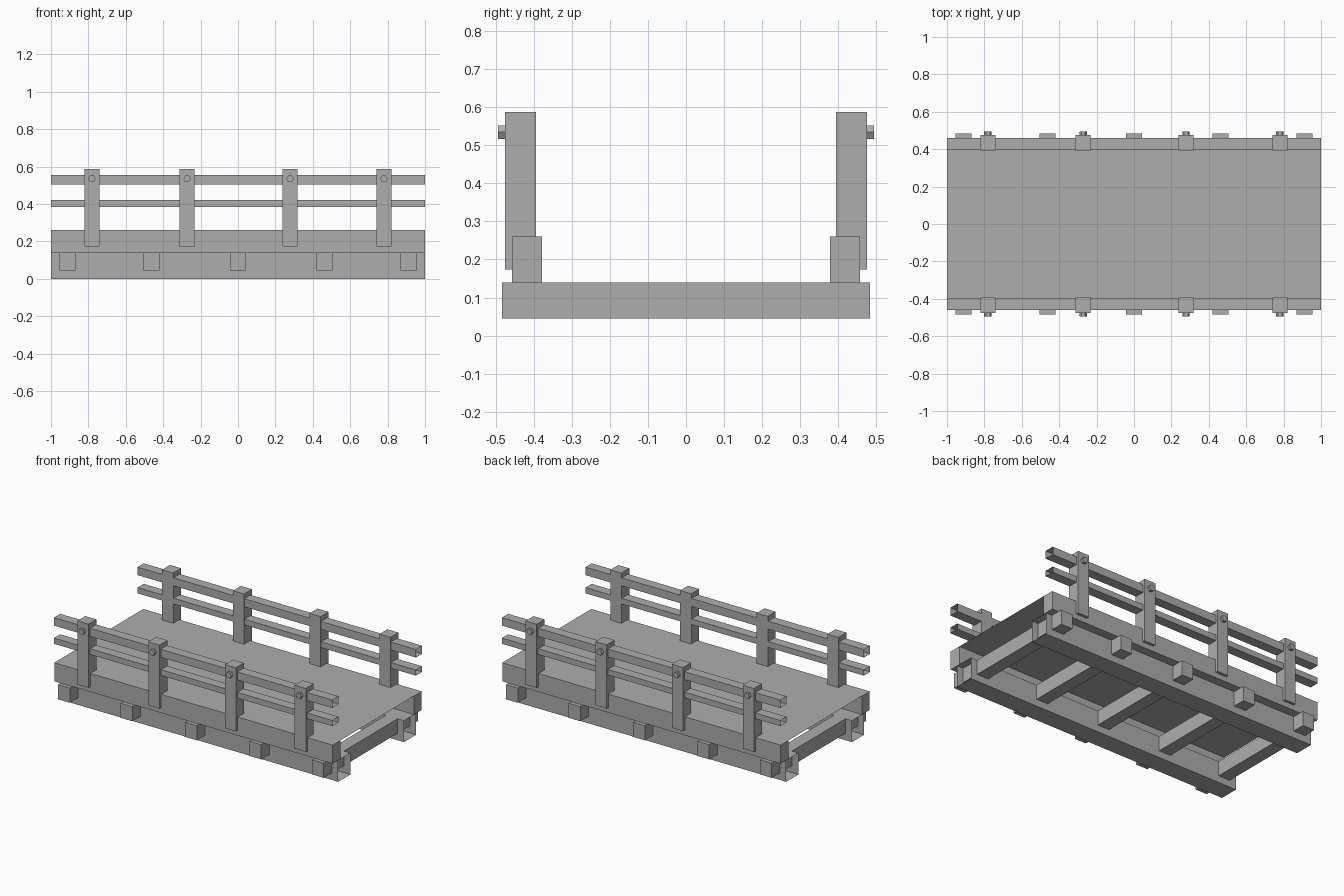
import bpy, bmesh, math
from mathutils import Matrix

default = bpy.data.objects.get("Cube")
if default:
    bpy.data.objects.remove(default, do_unlink=True)

grey = bpy.data.materials.new("plain grey")
grey.use_nodes = True
colour = (0.42, 0.42, 0.42, 1)
grey.diffuse_color = colour
grey.node_tree.nodes["Principled BSDF"].inputs["Base Color"].default_value = colour


def finish(name, bm):
    mesh = bpy.data.meshes.new(name)
    bm.to_mesh(mesh)
    bm.free()
    mesh.materials.append(grey)
    obj = bpy.data.objects.new(name, mesh)
    bpy.context.collection.objects.link(obj)
    return obj


def box(name, x, y, z, open_ends=False):
    """Box from (low, high) ranges; open_ends leaves off the two x faces."""
    bm = bmesh.new()
    bmesh.ops.create_cube(bm, size=1)
    for v in bm.verts:
        v.co = [r[0] if c < 0 else r[1] for c, r in zip(v.co, (x, y, z))]
    if open_ends:
        ends = [f for f in bm.faces if abs(f.normal.x) > 0.9]
        bmesh.ops.delete(bm, geom=ends, context='FACES_ONLY')
    return finish(name, bm)


def span(side, inner, outer):
    return tuple(sorted((side * inner, side * outer)))


def bolt(name, x, side):
    bm = bmesh.new()
    place = (Matrix.Translation((x, side * 0.483, 0.534))
             @ Matrix.Rotation(math.pi / 2, 4, 'X')
             @ Matrix.Rotation(math.pi / 6, 4, 'Z'))
    bmesh.ops.create_cone(bm, cap_ends=True, segments=6, radius1=0.02,
                          radius2=0.02, depth=0.022, matrix=place)
    return finish(name, bm)


LENGTH = (-1, 1)

# Thin deck lying flush over the curbs
bm = bmesh.new()
bmesh.ops.create_grid(bm, x_segments=1, y_segments=1, size=1,
                      matrix=Matrix.Translation((0, 0, 0.2605)) @ Matrix.Diagonal((1, 0.455, 1, 1)))
finish("deck", bm)

# Cross beams under the deck
for i, x in enumerate((-0.912, -0.463, 0, 0.463, 0.912)):
    box(f"cross_beam_{i + 1}", (x - 0.042, x + 0.042), (-0.483, 0.483), (0.045, 0.14))

for word, side in (("front", -1), ("back", 1)):
    # Long members along each side
    box(f"{word}_main_beam", LENGTH, span(side, 0.275, 0.40), (0, 0.14), True)
    box(f"{word}_curb", LENGTH, span(side, 0.378, 0.457), (0.14, 0.26))
    box(f"{word}_upper_rail", LENGTH, span(side, 0.397, 0.461), (0.503, 0.555), True)
    box(f"{word}_lower_rail", LENGTH, span(side, 0.397, 0.461), (0.385, 0.422), True)
    # Posts, each with a hexagonal bolt head
    for i, x in enumerate((-0.781, -0.272, 0.278, 0.78)):
        box(f"{word}_post_{i + 1}", (x - 0.04, x + 0.04), span(side, 0.394, 0.475), (0.174, 0.587))
        bolt(f"{word}_bolt_{i + 1}", x, side)
